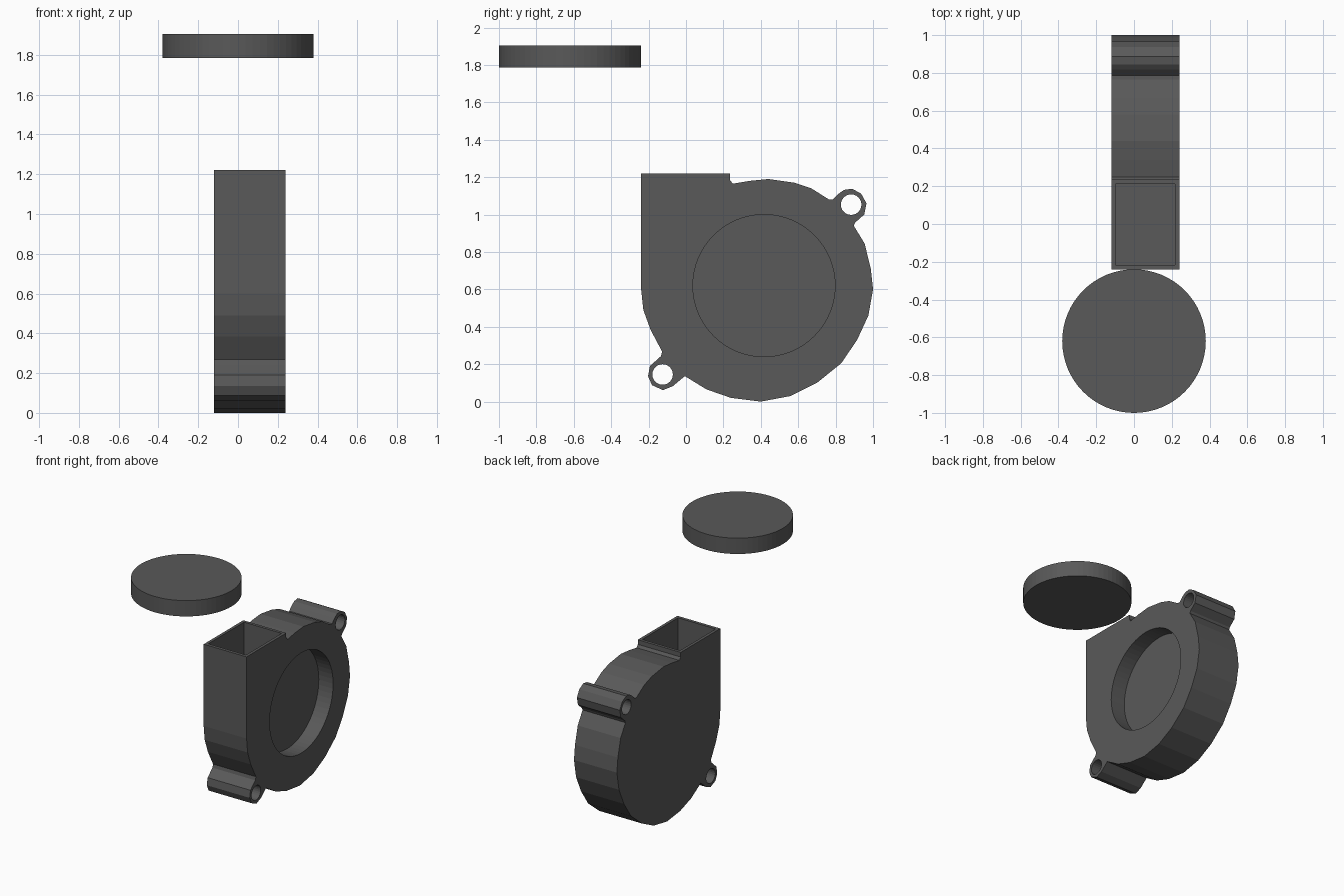
import bpy, bmesh
from math import pi

if "Cube" in bpy.data.objects:
    bpy.data.objects.remove(bpy.data.objects["Cube"])

dark = bpy.data.materials.new("dark_grey")
dark.diffuse_color = (0.1, 0.1, 0.1, 1)
dark.use_nodes = True
dark.node_tree.nodes["Principled BSDF"].inputs["Base Color"].default_value = dark.diffuse_color

X0, X1 = -0.12, 0.24            # housing back and front faces


def finish(bm, name):
    bmesh.ops.recalc_face_normals(bm, faces=bm.faces)
    me = bpy.data.meshes.new(name)
    bm.to_mesh(me)
    bm.free()
    ob = bpy.data.objects.new(name, me)
    bpy.context.collection.objects.link(ob)
    me.materials.append(dark)
    return ob


def prism(name, profile, x0, x1):
    """Extrude a (y, z) outline along x."""
    bm = bmesh.new()
    face = bm.faces.new([bm.verts.new((x0, y, z)) for y, z in profile])
    ext = bmesh.ops.extrude_face_region(bm, geom=[face])
    verts = [v for v in ext["geom"] if isinstance(v, bmesh.types.BMVert)]
    bmesh.ops.translate(bm, verts=verts, vec=(x1 - x0, 0, 0))
    return finish(bm, name)


def cylinder(name, loc, r, depth, sides, along_x=False):
    bpy.ops.mesh.primitive_cylinder_add(vertices=sides, radius=r, depth=depth, location=loc,
                                        rotation=(0, pi / 2 if along_x else 0, 0))
    ob = bpy.context.object
    ob.name = name
    ob.data.materials.append(dark)
    return ob


def cut(target, cutter):
    m = target.modifiers.new(cutter.name, 'BOOLEAN')
    m.operation = 'DIFFERENCE'
    m.solver = 'EXACT'
    m.object = cutter
    bpy.context.view_layer.objects.active = target
    bpy.ops.object.modifier_apply(modifier=m.name)
    bpy.data.objects.remove(cutter)


# Scroll housing outline: outlet, volute and both mounting lugs
outline = [
    (-0.24, 1.22), (0.235, 1.22), (0.235, 1.185), (0.25, 1.165), (0.34, 1.18), (0.44, 1.19),
    (0.58, 1.17), (0.67, 1.14), (0.765, 1.08), (0.785, 1.08),
    # upper lug
    (0.817, 1.112), (0.845, 1.132), (0.888, 1.138), (0.936, 1.112), (0.965, 1.06),
    (0.953, 1.0), (0.904, 0.957), (0.897, 0.94),
    # volute
    (0.955, 0.845), (0.988, 0.71), (1.0, 0.6), (0.975, 0.46), (0.915, 0.33), (0.83, 0.205),
    (0.70, 0.1), (0.56, 0.03), (0.40, 0.0), (0.24, 0.02), (0.11, 0.065), (-0.006, 0.136),
    # lower lug
    (-0.07, 0.083), (-0.123, 0.061), (-0.182, 0.088), (-0.203, 0.136), (-0.193, 0.19),
    (-0.134, 0.243), (-0.128, 0.268),
    # inlet side
    (-0.19, 0.385), (-0.228, 0.49), (-0.24, 0.6)]
housing = prism("blower_housing", outline, X0, X1)

# Lug screw holes
for y, z in ((0.883, 1.053), (-0.125, 0.145)):
    cut(housing, cylinder("screw_hole", (0.06, y, z), 0.055, 1, 24, True))

# Round intake recess in the front face
cut(housing, cylinder("intake_recess", (X1, 0.417, 0.62), 0.38, 0.24, 64, True))

# Square outlet duct, open at the top
duct = [(-0.216, 0.96), (0.213, 0.96), (0.213, 1.4), (-0.216, 1.4)]
cut(housing, prism("outlet_duct", duct, X0 + 0.022, X1 - 0.022))

# Loose rotor disc floating above
cylinder("rotor_disc", (0, -0.62, 1.845), 0.38, 0.12, 64)
